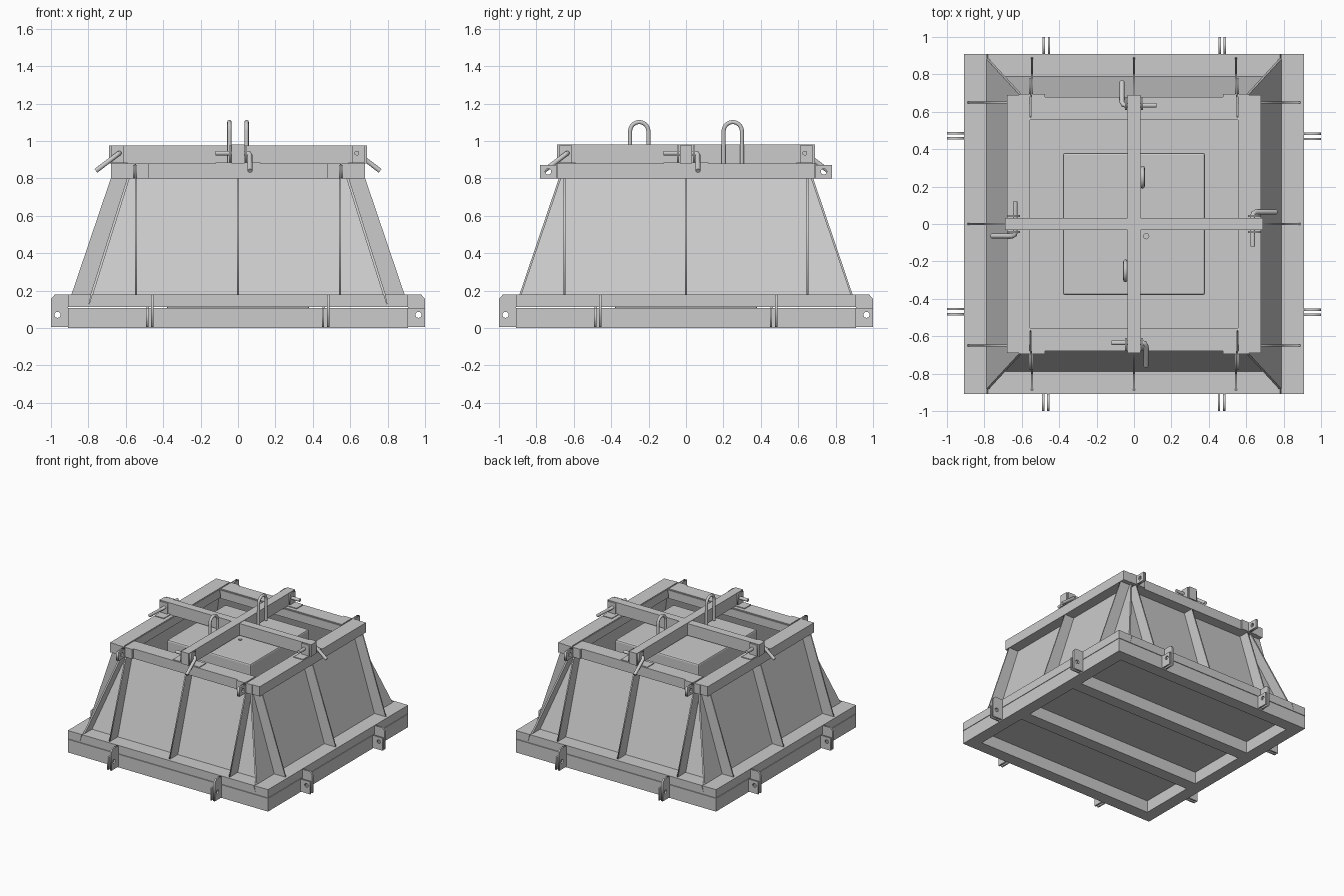
import bpy, bmesh
from math import pi, cos, sin
from mathutils import Matrix, Vector

if "Cube" in bpy.data.objects:
    bpy.data.objects.remove(bpy.data.objects["Cube"])


def turn(k):
    return Matrix.Rotation(k * pi / 2, 4, 'Z')


def add(name, mesh, mat):
    mesh.transform(mat)
    ob = bpy.data.objects.new(name, mesh)
    bpy.context.collection.objects.link(ob)
    return ob


def block(name, x, y, z, mat=Matrix(), x2=None, y2=None):
    """Box between ranges; x2 / y2 give a different top rectangle."""
    bm = bmesh.new()
    rings = []
    for zz, xr, yr in ((z[0], x, y), (z[1], x2 or x, y2 or y)):
        rings.append([bm.verts.new((xr[i], yr[j], zz))
                      for i, j in ((0, 0), (1, 0), (1, 1), (0, 1))])
    a, b = rings
    bm.faces.new(a[::-1])
    bm.faces.new(b)
    for i in range(4):
        j = (i + 1) % 4
        bm.faces.new((a[i], a[j], b[j], b[i]))
    me = bpy.data.meshes.new(name)
    bm.to_mesh(me)
    bm.free()
    return add(name, me, mat)


def curve_mesh(name, loops, mat, dims, cyclic, **props):
    cu = bpy.data.curves.new(name, 'CURVE')
    cu.dimensions = dims
    for pts in loops:
        sp = cu.splines.new('POLY')
        sp.points.add(len(pts) - 1)
        for p, c in zip(sp.points, pts):
            p.co = (*c, *([0] * (3 - len(c))), 1)
        sp.use_cyclic_u = cyclic
    for k, v in props.items():
        setattr(cu, k, v)
    tmp = bpy.data.objects.new(name, cu)
    bpy.context.collection.objects.link(tmp)
    bpy.context.view_layer.update()
    dg = bpy.context.evaluated_depsgraph_get()
    me = bpy.data.meshes.new_from_object(tmp.evaluated_get(dg))
    bpy.data.objects.remove(tmp)
    return add(name, me, mat)


# stands a flat outline up in the x-z plane (thickness along y)
UPRIGHT = Matrix(((1, 0, 0, 0), (0, 0, -1, 0), (0, 1, 0, 0), (0, 0, 0, 1)))


def plate(name, pts, y, thick, mat, hole=None, r=0.016):
    loops = [pts]
    if hole:
        loops.append([(hole[0] + r * cos(i * pi / 8), hole[1] + r * sin(i * pi / 8))
                      for i in range(16)])
    return curve_mesh(name, loops, mat @ Matrix.Translation((0, y, 0)) @ UPRIGHT,
                      '2D', True, fill_mode='BOTH', extrude=thick / 2)


def rod(name, pts, r, mat=Matrix()):
    return curve_mesh(name, [pts], mat, '3D', False, bevel_depth=r,
                      bevel_resolution=3, use_fill_caps=True)


# base frame, cross beams and floor
for k in (0, 2):
    block("base_side_beam", (.81, .91), (-.91, .91), (0, .108), turn(k))
    block("base_end_beam", (.81, .91), (-.81, .81), (0, .108), turn(k + 1))
    block("base_cross_beam", (-.81, .81), (.25, .35), (0, .098), turn(k))
block("floor_plate", (-.81, .81), (-.81, .81), (.098, .108))

# four sloped walls with flanges and ribs; side walls overlap the end walls
SPEC = {0: ("side", .905, .645, .91, .91, .69, .65),
        1: ("end", .80, .56, .80, .78, .55, .545)}
for k in range(4):
    nm, wb, wt, fb, ft, top, rib = SPEC[k % 2]
    m = turn(k)
    block(nm + "_wall", (.796, .81), (-wb, wb), (.112, .875), m,
          x2=(.556, .57), y2=(-wt, wt))
    block(nm + "_bottom_flange", (.80, .91), (-fb, fb), (.112, .18), m,
          x2=(.785, .91), y2=(-ft, ft))
    block(nm + "_top_flange", (.56, .68), (-top, top), (.80, .88), m)
    for y in (-rib, 0, rib):
        plate(nm + "_rib", [(.78, .18), (.89, .18), (.68, .80), (.585, .80)], y, .01, m)

    # bolted lugs round the base: one on the frame, one on the wall flange
    for y in (-.47, .47):
        plate("base_lug", [(.91, .005), (1, .005), (1, .108), (.91, .108)],
              y - .015, .012, m, (.965, .07))
        plate("wall_lug", [(.91, .005), (1, .005), (1, .155), (.98, .178), (.91, .178)],
              y + .012, .014, m, (.965, .07))

    # crossbar seat, cheeks and bent locking pin
    block("pin_seat", (.59, .675), (-.12, .12), (.872, .886), m)
    for s in (-1, 1):
        plate("bar_cheek", [(.61, .885), (.68, .885), (.68, .975), (.61, .975)],
              s * .042, .01, m)
    rod("locking_pin", [(.635, -.12, .935), (.635, .045, .935), (.639, .058, .932),
                        (.65, .064, .924), (.76, .064, .84)], .013, m)

# paired angle brackets at the top corners, on both ends
for k in (1, 3):
    m = turn(k)
    for s in (-1, 1):
        for d, w in ((-1, .075), (1, .065)):
            plate("corner_lug", [(.69, .80), (.78, .80), (.78, .872), (.69, .872)],
                  s * (.55 + d * .006), .01, m, (.737, .836))
            ys = sorted((s * (.55 + d * .003), s * (.55 + d * w)))
            block("corner_bracket", (.68, .695), ys, (.80, .88), m)

# central core with a small vent hole
core = block("core_block", (-.38, .38), (-.38, .38), (.10, .865))
bev = core.modifiers.new("rounded_corners", 'BEVEL')
bev.width, bev.segments, bev.limit_method = .012, 2, 'ANGLE'
bpy.ops.mesh.primitive_cylinder_add(vertices=16, radius=.014, depth=.1,
                                    location=(.065, -.065, .865))
cutter = bpy.context.object
cutter.name = "vent_cutter"
cutter.hide_render = True
cutter.hide_set(True)
cut = core.modifiers.new("vent", 'BOOLEAN')
cut.object, cut.operation = cutter, 'DIFFERENCE'

# crossbars
block("long_crossbar", (-.035, .035), (-.69, .69), (.88, .98))
for k in (0, 2):
    block("half_crossbar", (.035, .69), (-.033, .033), (.88, .977), turn(k))

# lifting hoops on the sides of the bar
arc = [(.046, .25 + .049 * cos(i * pi / 12), 1.052 + .049 * sin(i * pi / 12))
       for i in range(13)]
hoop = [(.046, .299, .88)] + arc + [(.046, .201, .88)]
for k in (0, 2):
    rod("lifting_hoop", hoop, .0115, turn(k))
